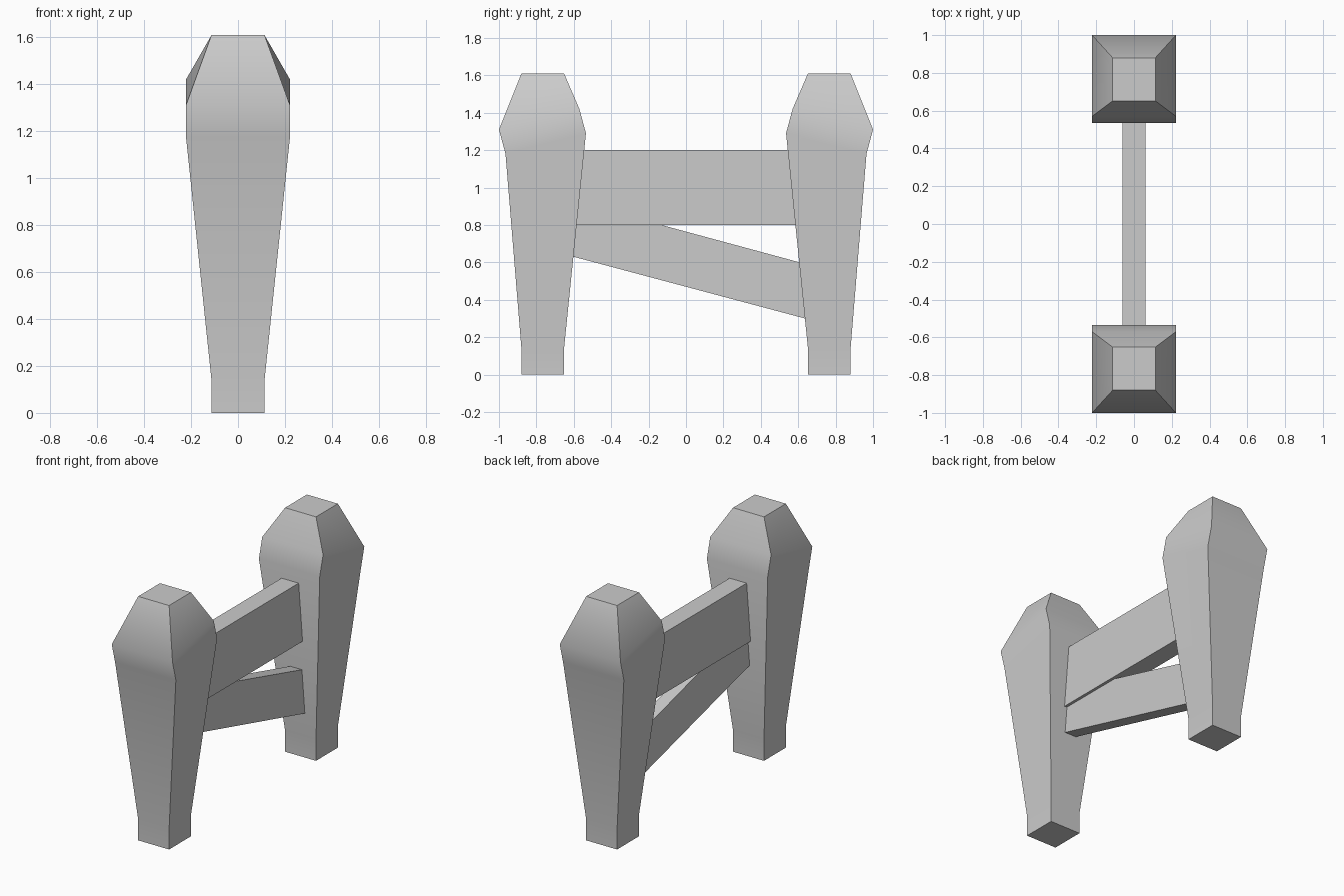
import bpy, bmesh, math

if "Cube" in bpy.data.objects:
    bpy.data.objects.remove(bpy.data.objects["Cube"])


def make_object(name, bm):
    bmesh.ops.recalc_face_normals(bm, faces=bm.faces)
    mesh = bpy.data.meshes.new(name)
    bm.to_mesh(mesh)
    bm.free()
    obj = bpy.data.objects.new(name, mesh)
    bpy.context.collection.objects.link(obj)
    return obj


def loft(name, rings):
    """Skin a stack of closed four-point rings and cap both ends."""
    bm = bmesh.new()
    loops = [[bm.verts.new(p) for p in ring] for ring in rings]
    for a, b in zip(loops, loops[1:]):
        for i in range(4):
            j = (i + 1) % 4
            bm.faces.new((a[i], a[j], b[j], b[i]))
    bm.faces.new(loops[0])
    bm.faces.new(loops[-1])
    return make_object(name, bm)


# Posts: half width, outer (y, z), inner (y, z); the shoulder rings tilt
SECTIONS = [
    (0.113, (0.88, 0.00), (0.652, 0.00)),
    (0.113, (0.88, 0.14), (0.652, 0.14)),
    (0.222, (0.965, 1.18), (0.535, 1.29)),
    (0.222, (1.00, 1.31), (0.57, 1.42)),
    (0.113, (0.88, 1.61), (0.652, 1.61)),
]
for side, name in ((-1, "front_post"), (1, "back_post")):
    post = loft(name, [[(-w, side * o[0], o[1]), (w, side * o[0], o[1]),
                        (w, side * i[0], i[1]), (-w, side * i[0], i[1])]
                       for w, o, i in SECTIONS])
    bpy.ops.object.select_all(action='DESELECT')
    post.select_set(True)
    bpy.context.view_layer.objects.active = post
    bpy.ops.object.shade_smooth_by_angle(angle=math.radians(40))


def beam(name, half, ends):
    """Flat board running along y; ends are (y, bottom z, top z)."""
    return loft(name, [[(-half, y, lo), (half, y, lo), (half, y, hi), (-half, y, hi)]
                       for y, lo, hi in ends])


# Horizontal rail, ends buried in the posts
beam("top_rail", 0.062, [(-0.64, 0.80, 1.20), (0.64, 0.80, 1.20)])

# Slimmer slanted brace running up under the rail
beam("slanted_brace", 0.043, [(-0.65, 0.643, 0.94), (0.70, 0.283, 0.575)])
